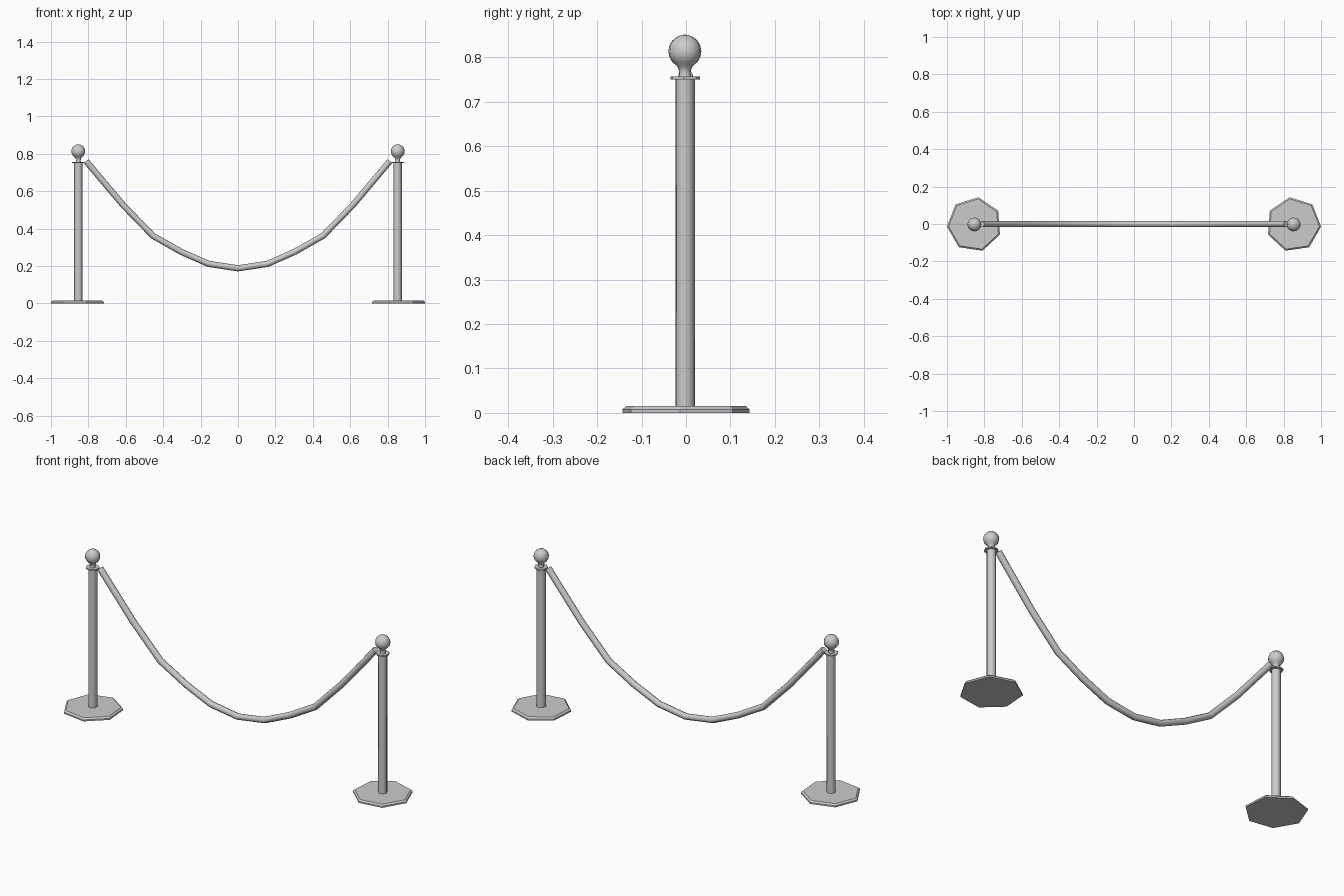
import bpy, bmesh, math

if "Cube" in bpy.data.objects:
    bpy.data.objects.remove(bpy.data.objects["Cube"])

POST_X, POST_Y = 0.8535, -0.0025
PHASE = math.radians(81.5)


def lathe(name, profile, sides, side, smooth):
    """Closed solid turned around the post axis; side = -1 left, 1 right (mirrored)."""
    bm = bmesh.new()
    rings = []
    for r, z in profile:
        ring = []
        for i in range(sides):
            a = PHASE + 2 * math.pi * i / sides
            ring.append(bm.verts.new((side * (POST_X - r * math.cos(a)) if side > 0
                                      else -POST_X + r * math.cos(a),
                                      POST_Y + r * math.sin(a), z)))
        rings.append(ring)
    for lo, hi in zip(rings, rings[1:]):
        for i in range(sides):
            j = (i + 1) % sides
            bm.faces.new((lo[i], lo[j], hi[j], hi[i]))
    bm.faces.new(rings[0])
    bm.faces.new(rings[-1])
    bmesh.ops.recalc_face_normals(bm, faces=bm.faces)
    me = bpy.data.meshes.new(name)
    bm.to_mesh(me)
    bm.free()
    ob = bpy.data.objects.new(name, me)
    bpy.context.collection.objects.link(ob)
    if smooth:
        bpy.ops.object.select_all(action='DESELECT')
        ob.select_set(True)
        bpy.context.view_layer.objects.active = ob
        bpy.ops.object.shade_smooth_by_angle(angle=math.radians(60))
    return ob


# ball profile, starting just above the neck
BALL_R, BALL_Z = 0.0375, 0.8135
ball = [(BALL_R * math.sin(t), BALL_Z - BALL_R * math.cos(t))
        for t in (math.radians(d) for d in (28, 50, 70, 90, 110, 130, 150, 168, 178))]

for side, label in ((-1, "left"), (1, "right")):
    # seven-sided foot with a chamfered top edge
    lathe(label + "_base", [(0.147, 0), (0.147, 0.008), (0.138, 0.0155)], 7, side, False)
    # pole
    lathe(label + "_pole", [(0.0225, 0.012), (0.0225, 0.753)], 7, side, True)
    # thin collar
    lathe(label + "_collar", [(0.034, 0.7505), (0.034, 0.757)], 7, side, False)
    # flared neck and ball finial
    lathe(label + "_finial", [(0.015, 0.755), (0.013, 0.764), (0.014, 0.772)] + ball,
          11, side, True)

# sagging rope
half = [(0.812, 0.761), (0.615, 0.527), (0.455, 0.362), (0.305, 0.277), (0.158, 0.212)]
path = [(-x, z) for x, z in half] + [(0, 0.188)] + half[::-1]
cu = bpy.data.curves.new("rope", 'CURVE')
cu.dimensions = '3D'
cu.bevel_depth = 0.0165
cu.bevel_resolution = 2
cu.use_fill_caps = True
sp = cu.splines.new('POLY')
sp.points.add(len(path) - 1)
for p, (x, z) in zip(sp.points, path):
    p.co = (x, POST_Y + 0.002, z, 1)
sp.use_smooth = True
rope = bpy.data.objects.new("rope", cu)
bpy.context.collection.objects.link(rope)
